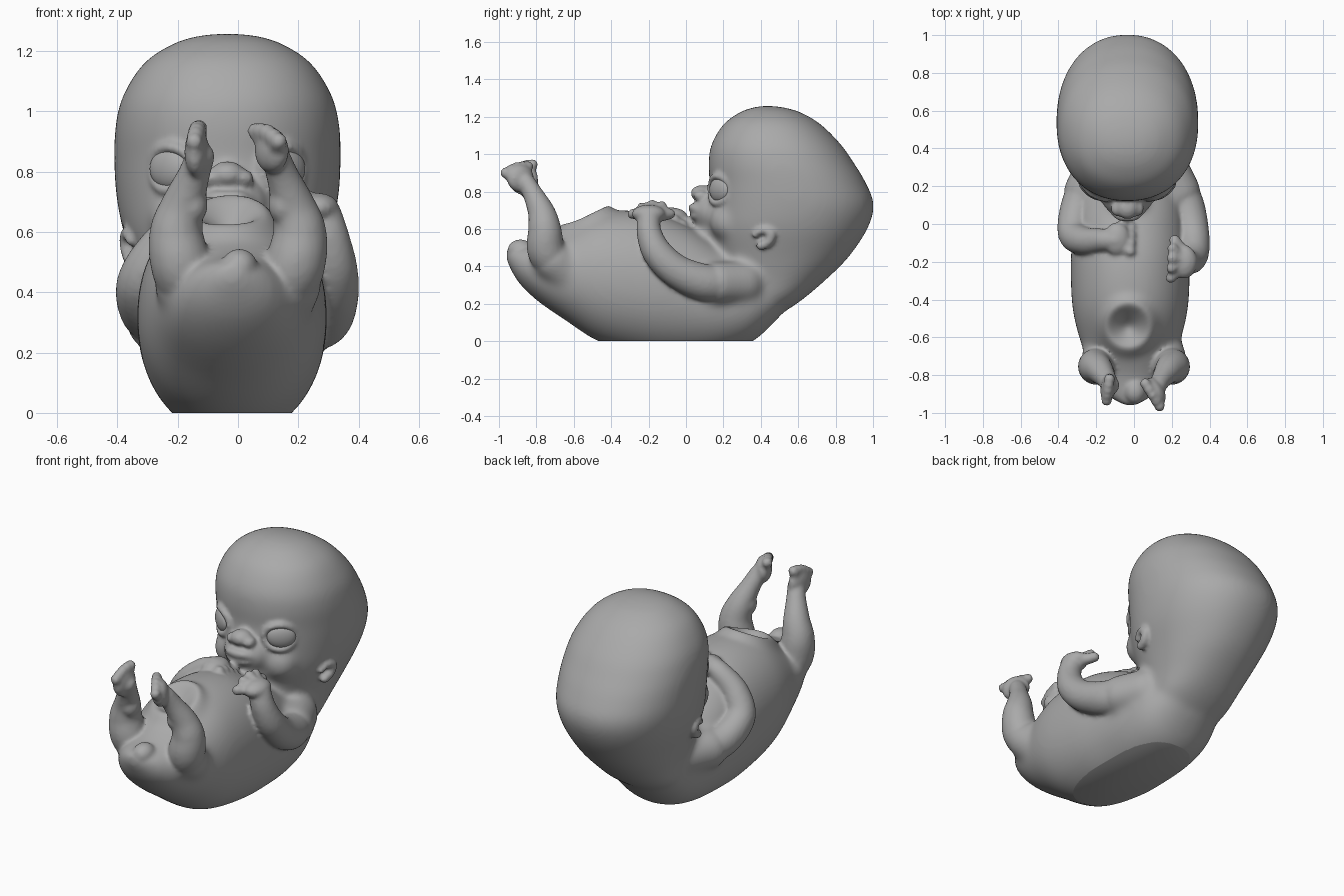
import bpy, bmesh, math
from mathutils import Vector, Matrix

if "Cube" in bpy.data.objects:
    bpy.data.objects.remove(bpy.data.objects["Cube"], do_unlink=True)

CX = -0.035  # centre line of the head

skin = bpy.data.materials.new("skin_grey")
skin.use_nodes = True
skin.diffuse_color = (0.4, 0.4, 0.4, 1)
skin.node_tree.nodes["Principled BSDF"].inputs["Base Color"].default_value = (0.4, 0.4, 0.4, 1)


def unit_ball(detail):
    """Points and faces of one round ball, to be copied by every blob."""
    bm = bmesh.new()
    bmesh.ops.create_icosphere(bm, subdivisions=detail, radius=1)
    bm.verts.index_update()
    data = [v.co.copy() for v in bm.verts], [[v.index for v in f.verts] for f in bm.faces]
    bm.free()
    return data


BALLS = {detail: unit_ball(detail) for detail in (2, 3, 4)}


def spline(points, steps):
    """Smooth curve through points of any dimension."""
    pts = [Vector(p) for p in points]
    out = []
    for i in range(len(pts) - 1):
        a, b = pts[max(i - 1, 0)], pts[i]
        c, d = pts[i + 1], pts[min(i + 2, len(pts) - 1)]
        for k in range(steps):
            t = k / steps
            out.append(0.5 * (2 * b + (c - a) * t + (2 * a - 5 * b + 4 * c - d) * t * t
                              + (3 * b - a - 3 * c + d) * t ** 3))
    return out + [pts[-1]]


def loft(bm, rings, along_z, cx, power):
    """Rings of (position, low, high, half width), stacked along z or y."""
    loops = []
    for pos, lo, hi, w in spline(rings, 5):
        loop = []
        for k in range(48):
            a = math.tau * k / 48
            c, s = math.cos(a), math.sin(a)
            x = cx + w * math.copysign(abs(c) ** (2 / power), c)
            v = (lo + hi) / 2 + (hi - lo) / 2 * math.copysign(abs(s) ** (2 / power), s)
            loop.append(bm.verts.new((x, v, pos) if along_z else (x, pos, v)))
        loops.append(loop)
    faces = [bm.faces.new(loops[0]), bm.faces.new(loops[-1][::-1])]
    for p, q in zip(loops, loops[1:]):
        for k in range(48):
            j = (k + 1) % 48
            faces.append(bm.faces.new((p[k], q[k], q[j], p[j])))
    bmesh.ops.recalc_face_normals(bm, faces=faces)


def blob(bm, centre, radii, turn=0.0, detail=3):
    m = Matrix.Translation(centre) @ Matrix.Rotation(turn, 4, 'Z') @ Matrix.Diagonal((*radii, 1))
    points, faces = BALLS[detail]
    verts = [bm.verts.new(m @ p) for p in points]
    for f in faces:
        bm.faces.new([verts[i] for i in f])


def tube(bm, points, steps=8):
    """Rounded limb through (x, y, z, radius) points."""
    for x, y, z, r in spline(points, steps):
        blob(bm, (x, y, z), (r, r, r), detail=3 if r > 0.035 else 2)


def digits(bm, first, last, base, radius, count, sag):
    """A fan of fingers or toes between two tips, growing from a base."""
    first, last, base = Vector(first), Vector(last), Vector(base)
    for k in range(count):
        t = k / (count - 1)
        tip = first.lerp(last, t) + Vector((0, 0, sag * math.sin(math.pi * t)))
        root = base.lerp(tip, 0.3)
        tube(bm, [(*root, radius), (*root.lerp(tip, 0.6), radius * 0.95), (*tip, radius)], 3)


def make_object(name, bm):
    mesh = bpy.data.meshes.new(name)
    bm.to_mesh(mesh)
    bm.free()
    obj = bpy.data.objects.new(name, mesh)
    bpy.context.collection.objects.link(obj)
    mesh.materials.append(skin)
    return obj


def fuse(bm, voxel, iterations):
    """Union everything into one skin, soften it, and return it as a bmesh."""
    obj = make_object("fusing", bm)
    mod = obj.modifiers.new("Remesh", 'REMESH')
    mod.mode, mod.voxel_size = 'VOXEL', voxel
    mod = obj.modifiers.new("Smooth", 'SMOOTH')
    mod.factor, mod.iterations = 0.5, iterations
    graph = bpy.context.evaluated_depsgraph_get()
    mesh = bpy.data.meshes.new_from_object(obj.evaluated_get(graph))
    out = bmesh.new()
    out.from_mesh(mesh)
    bpy.data.objects.remove(obj, do_unlink=True)
    bpy.data.meshes.remove(mesh)
    return out


def finish(obj):
    bpy.ops.object.select_all(action='DESELECT')
    obj.select_set(True)
    bpy.context.view_layer.objects.active = obj
    bpy.ops.object.shade_smooth_by_angle(angle=math.radians(50))


# Head and neck, stacked upward
core = bmesh.new()
loft(core, [(0.14, 0.24, 0.50, 0.16), (0.22, 0.22, 0.62, 0.22), (0.33, 0.2, 0.75, 0.25),
            (0.45, 0.16, 0.87, 0.29), (0.6, 0.12, 0.97, 0.345), (0.73, 0.12, 1.005, 0.37),
            (0.85, 0.125, 0.96, 0.376), (0.95, 0.12, 0.9, 0.372), (1.05, 0.135, 0.83, 0.348),
            (1.16, 0.2, 0.72, 0.278), (1.225, 0.29, 0.61, 0.18), (1.25, 0.36, 0.52, 0.1),
            (1.258, 0.41, 0.46, 0.03)], True, CX, 2.15)
# Torso, stacked from rump to shoulders
loft(core, [(-0.96, 0.43, 0.5, 0.04), (-0.9, 0.32, 0.51, 0.13), (-0.8, 0.22, 0.53, 0.2),
            (-0.65, 0.115, 0.6, 0.255), (-0.45, -0.01, 0.69, 0.305), (-0.2, -0.07, 0.69, 0.315),
            (0, -0.08, 0.62, 0.3), (0.2, -0.06, 0.5, 0.28), (0.36, 0.0, 0.44, 0.25),
            (0.5, 0.13, 0.38, 0.18)], False, -0.02, 2.1)
# Muzzle, chin, cheeks, shoulders and hips
blob(core, (CX, 0.14, 0.69), (0.14, 0.11, 0.11))
blob(core, (CX, 0.155, 0.59), (0.12, 0.095, 0.08))
for s in (-1, 1):
    blob(core, (CX + s * 0.15, 0.235, 0.64), (0.11, 0.11, 0.11))
    tube(core, [(-0.01 + s * 0.18, 0.3, 0.31, 0.12), (-0.01 + s * 0.25, 0.17, 0.31, 0.115)], 5)
    tube(core, [(s * 0.11, -0.6, 0.34, 0.13), (s * 0.17, -0.71, 0.43, 0.11)], 5)
body = fuse(core, 0.016, 18)

# Nose and lips
blob(body, (CX, 0.085, 0.79), (0.06, 0.06, 0.045))
for s in (-1, 1):
    blob(body, (CX + s * 0.052, 0.08, 0.778), (0.036, 0.04, 0.03))
for z, bulge in ((0.712, 0.01), (0.672, 0.0)):
    tube(body, [(CX - 0.1, 0.095, 0.685, 0.016), (CX - 0.05, 0.055 - bulge, z, 0.022),
                (CX, 0.045 - bulge, z, 0.024), (CX + 0.05, 0.055 - bulge, z, 0.022),
                (CX + 0.1, 0.095, 0.685, 0.016)])

# Eyelids and ears
for s in (-1, 1):
    lid = []
    for k in range(13):
        a = math.tau * k / 12
        p = Vector((0.085 * math.cos(a), 0.025 * math.cos(a) ** 2, 0.072 * math.sin(a)))
        p = Matrix.Rotation(s * math.radians(38), 3, 'Z') @ p
        lid.append((CX + s * 0.195 + p.x, 0.165 + p.y, 0.81 + p.z, 0.019))
    tube(body, lid, 4)
    ear_x = CX + s * 0.32
    tube(body, [(ear_x, 0.37, 0.57, 0.018), (ear_x + s * 0.01, 0.41, 0.595, 0.022),
                (ear_x + s * 0.015, 0.455, 0.575, 0.026), (ear_x + s * 0.008, 0.44, 0.53, 0.026),
                (ear_x, 0.4, 0.51, 0.026)])

# Left arm reaching up, with its hand turned inward
tube(body, [(0.22, 0.22, 0.31, 0.1), (0.275, 0.09, 0.315, 0.1), (0.31, -0.05, 0.375, 0.089),
            (0.318, -0.15, 0.47, 0.08), (0.305, -0.195, 0.57, 0.068), (0.285, -0.2, 0.65, 0.062)])
blob(body, (0.265, -0.2, 0.68), (0.07, 0.09, 0.05))
digits(body, (0.195, -0.285, 0.68), (0.205, -0.13, 0.72), (0.28, -0.2, 0.68), 0.03, 4, 0.025)
tube(body, [(0.26, -0.15, 0.67, 0.036), (0.215, -0.085, 0.68, 0.03)])

# Right arm folded across the chest
tube(body, [(-0.24, 0.22, 0.31, 0.1), (-0.3, 0.08, 0.34, 0.092), (-0.32, -0.05, 0.43, 0.083),
            (-0.26, -0.09, 0.54, 0.075), (-0.17, -0.085, 0.63, 0.062), (-0.1, -0.085, 0.66, 0.058)])
blob(body, (-0.09, -0.08, 0.665), (0.07, 0.09, 0.05))
digits(body, (-0.02, -0.145, 0.68), (-0.015, -0.02, 0.62), (-0.1, -0.09, 0.66), 0.03, 4, 0.01)
tube(body, [(-0.09, -0.04, 0.66, 0.034), (-0.04, 0.02, 0.62, 0.028)])

# Folded legs, heels, feet and toes
for s in (-1, 1):
    tube(body, [(s * 0.13, -0.66, 0.36, 0.1), (s * 0.185, -0.745, 0.48, 0.102),
                (s * 0.205, -0.755, 0.59, 0.09), (s * 0.185, -0.77, 0.68, 0.074),
                (s * 0.15, -0.815, 0.78, 0.055), (s * 0.125, -0.855, 0.85, 0.048)])
    blob(body, (s * 0.15, -0.79, 0.69), (0.05, 0.055, 0.065))
blob(body, (0.112, -0.885, 0.87), (0.08, 0.046, 0.075), math.radians(-59))
blob(body, (-0.137, -0.868, 0.865), (0.08, 0.04, 0.085), math.radians(-98))
digits(body, (0.06, -0.845, 0.935), (0.135, -0.965, 0.9), (0.12, -0.885, 0.84), 0.03, 5, 0.012)
digits(body, (-0.13, -0.82, 0.945), (-0.145, -0.935, 0.9), (-0.135, -0.86, 0.84), 0.03, 5, 0.012)
blob(body, (0.005, -0.885, 0.485), (0.06, 0.07, 0.06))

body = fuse(body, 0.0105, 5)

# Navel: a dent with a raised rim
for v in body.verts:
    if v.co.z > 0.45 and v.co.y < -0.3:
        d = math.hypot(v.co.x + 0.03, v.co.y + 0.54)
        v.co.z += 0.03 * math.exp(-((d - 0.12) / 0.04) ** 2) - 0.055 * math.exp(-(d / 0.06) ** 2)

# Flat base
cut = bmesh.ops.bisect_plane(body, geom=body.verts[:] + body.edges[:] + body.faces[:],
                             plane_co=(0, 0, 0), plane_no=(0, 0, 1), clear_inner=True)
rim = [e for e in cut["geom_cut"] if isinstance(e, bmesh.types.BMEdge)]
bmesh.ops.holes_fill(body, edges=rim, sides=0)
finish(make_object("infant_body", body))

# Eyeballs set inside the lids
for s, side in ((-1, "right"), (1, "left")):
    eye = bmesh.new()
    blob(eye, (CX + s * 0.193, 0.18, 0.81), (0.078, 0.034, 0.066), s * math.radians(38), 4)
    finish(make_object(side + "_eye", eye))
